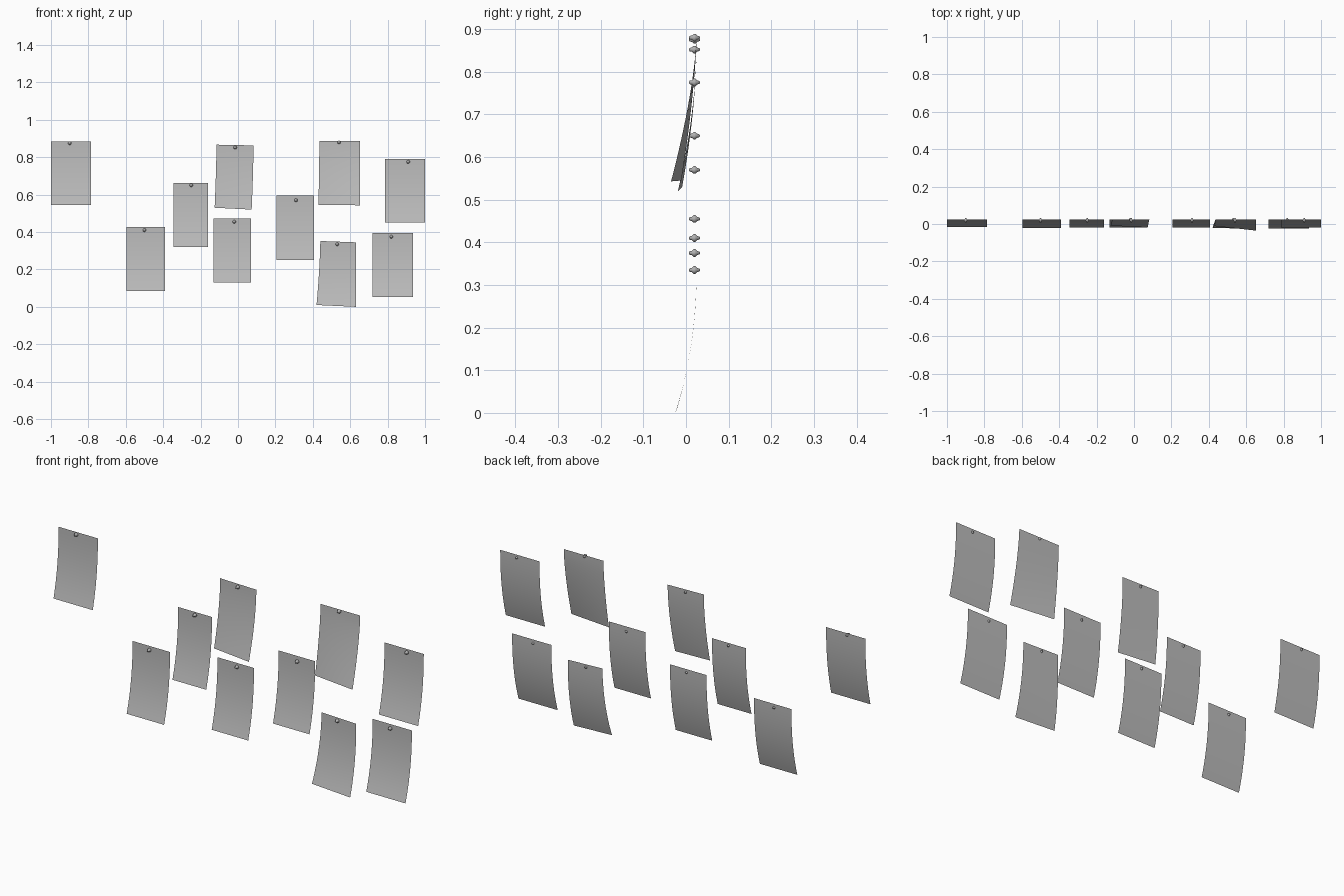
import bpy, bmesh, math
from mathutils import Matrix, Vector

old = bpy.data.objects.get("Cube")
if old:
    bpy.data.objects.remove(old, do_unlink=True)


def material(name, value):
    mat = bpy.data.materials.new(name)
    mat.use_nodes = True
    colour = (value, value, value, 1)
    mat.diffuse_color = colour
    mat.node_tree.nodes["Principled BSDF"].inputs["Base Color"].default_value = colour
    return mat


PAPER = material("paper grey", 0.5)
PIN = material("pin grey", 0.45)


def finish(name, bm, mat):
    for face in bm.faces:
        face.smooth = True
    mesh = bpy.data.meshes.new(name)
    bm.to_mesh(mesh)
    bm.free()
    mesh.materials.append(mat)
    obj = bpy.data.objects.new(name, mesh)
    bpy.context.collection.objects.link(obj)
    return obj


def sheet(name, top, bottom, drop_left=0.046, drop_right=0.046, power=2.2):
    """Single-skin page; top and bottom give (left x, right x, left z, right z)."""
    bm = bmesh.new()
    bmesh.ops.create_grid(bm, x_segments=8, y_segments=14, size=0.5)
    for v in bm.verts:
        u, t = v.co.x + 0.5, 0.5 - v.co.y
        a = Vector((top[0] + u * (top[1] - top[0]), 0, top[2] + u * (top[3] - top[2])))
        b = Vector((bottom[0] + u * (bottom[1] - bottom[0]), 0,
                    bottom[2] + u * (bottom[3] - bottom[2])))
        p = a.lerp(b, t)
        # sideways drift grows toward the loose end
        p.x = a.x + (b.x - a.x) * t ** 1.5
        p.y = 0.025 - (drop_left + u * (drop_right - drop_left)) * t ** power
        v.co = p
    finish(name, bm, PAPER)


def pin(name, x, z):
    """Small turned tack, its axis running front to back."""
    bm = bmesh.new()
    profile = [(0.0, -0.013), (0.004, -0.012), (0.005, -0.006), (0.009, -0.002),
               (0.009, 0.002), (0.005, 0.006), (0.003, 0.012), (0.0, 0.013)]
    verts = [bm.verts.new((r, y, 0)) for r, y in profile]
    edges = [bm.edges.new(pair) for pair in zip(verts, verts[1:])]
    bmesh.ops.spin(bm, geom=verts + edges, cent=(0, 0, 0), axis=(0, 1, 0),
                   angle=math.tau, steps=16)
    bmesh.ops.remove_doubles(bm, verts=bm.verts, dist=0.0001)
    bmesh.ops.recalc_face_normals(bm, faces=bm.faces)
    bmesh.ops.transform(bm, matrix=Matrix.Translation((x, 0.02, z)), verts=bm.verts)
    finish(name, bm, PIN)


# Plain pages: left, right, bottom, top, pin x, pin z, curl depth
plain = {
    "far_right_upper": (-1.0, -0.785, 0.545, 0.885, -0.9, 0.875, 0.04),
    "right_lower": (-0.595, -0.39, 0.085, 0.428, -0.5, 0.41, 0.046),
    "right_middle": (-0.345, -0.16, 0.32, 0.663, -0.25, 0.65, 0.045),
    "centre_lower": (-0.13, 0.07, 0.13, 0.472, -0.02, 0.455, 0.045),
    "left_middle": (0.205, 0.405, 0.25, 0.595, 0.31, 0.57, 0.044),
    "left_lower_outer": (0.72, 0.935, 0.052, 0.394, 0.82, 0.375, 0.05),
    "far_left_upper": (0.785, 1.0, 0.45, 0.79, 0.91, 0.775, 0.044),
}
for place, (x0, x1, z0, z1, px, pz, curl) in plain.items():
    sheet(place + "_page", (x0, x1, z1, z1), (x0, x1, z0, z0), curl, curl)
    pin(place + "_pin", px, pz)

# Twisted pages
sheet("centre_upper_page", (-0.115, 0.083, 0.867, 0.863), (-0.125, 0.073, 0.53, 0.52),
      0.034, 0.044, 1.8)
pin("centre_upper_pin", -0.015, 0.852)

sheet("left_upper_page", (0.435, 0.652, 0.887, 0.887), (0.43, 0.652, 0.545, 0.543),
      0.036, 0.06, 1.5)
pin("left_upper_pin", 0.54, 0.88)

sheet("left_lower_inner_page", (0.44, 0.63, 0.352, 0.345), (0.42, 0.632, 0.01, 0.0),
      0.046, 0.05)
pin("left_lower_inner_pin", 0.53, 0.335)
